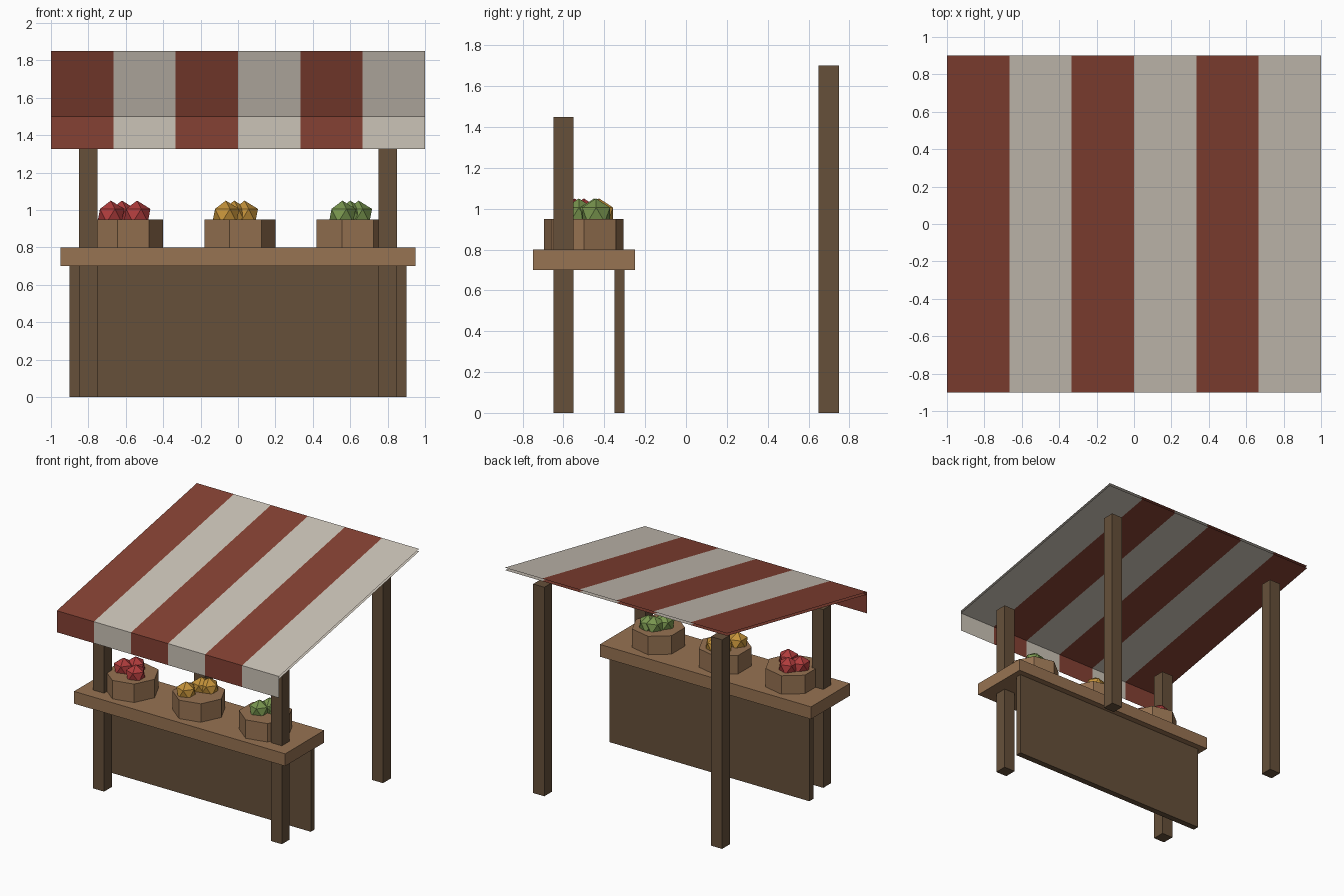
import bpy
import bmesh
from mathutils import Matrix, Vector

old = bpy.data.objects.get("Cube")
if old:
    bpy.data.objects.remove(old, do_unlink=True)


def material(name, rgb):
    """Flat material from 0-255 sRGB values."""
    def lin(v):
        v /= 255
        return v / 12.92 if v < 0.04 else ((v + 0.055) / 1.055) ** 2.4
    colour = [lin(v) for v in rgb] + [1]
    mat = bpy.data.materials.new(name)
    mat.use_nodes = True
    mat.diffuse_color = colour
    mat.node_tree.nodes["Principled BSDF"].inputs["Base Color"].default_value = colour
    return mat


dark_wood = material("dark_wood", (102, 80, 58))
light_wood = material("light_wood", (151, 115, 82))
red_cloth = material("red_cloth", (133, 65, 51))
cream_cloth = material("cream_cloth", (203, 195, 183))
red_fruit = material("red_fruit", (175, 60, 60))
yellow_fruit = material("yellow_fruit", (196, 146, 58))
green_fruit = material("green_fruit", (120, 149, 78))


def finish(name, bm, *mats):
    mesh = bpy.data.meshes.new(name)
    bm.to_mesh(mesh)
    bm.free()
    for mat in mats:
        mesh.materials.append(mat)
    obj = bpy.data.objects.new(name, mesh)
    bpy.context.collection.objects.link(obj)
    return obj


def box(name, centre, size, mat):
    bm = bmesh.new()
    bmesh.ops.create_cube(bm, size=1, matrix=Matrix.Translation(centre) @ Matrix.Diagonal((*size, 1)))
    return finish(name, bm, mat)


# Posts: short pair in front, tall pair behind
for side, x in (("right", -0.8), ("left", 0.8)):
    for place, y, height in (("front", -0.6, 1.45), ("back", 0.7, 1.7)):
        box(f"{place}_{side}_post", (x, y, height / 2), (0.1, 0.1, height), dark_wood)

# Counter
box("counter_panel", (0, -0.325, 0.35), (1.8, 0.05, 0.7), dark_wood)
box("counter_top", (0, -0.5, 0.75), (1.9, 0.5, 0.1), light_wood)


# Striped awning: two open cloth sheets and a hanging front flap
def striped_sheet(name, near, far):
    bm = bmesh.new()
    stripes = 6
    rows = []
    for i in range(stripes + 1):
        x = -1 + 2 * i / stripes
        rows.append([bm.verts.new((x, *p)) for p in (near, far)])
    for i, (a, b) in enumerate(zip(rows, rows[1:])):
        face = bm.faces.new((a[0], b[0], b[1], a[1]))
        face.material_index = i % 2
    return finish(name, bm, red_cloth, cream_cloth)


striped_sheet("awning_top", (-0.9, 1.5), (0.9, 1.85))
striped_sheet("awning_underside", (0.9, 1.83), (-0.9, 1.48))
striped_sheet("awning_front_flap", (-0.9, 1.325), (-0.9, 1.5))

# Seven-sided baskets with three faceted fruits each
baskets = (
    ("red", -0.6, red_fruit, ((-0.08, 0.0), (-0.02, 0.07), (0.06, -0.045))),
    ("yellow", 0.0, yellow_fruit, ((-0.065, -0.075), (-0.02, 0.06), (0.035, 0.075))),
    ("green", 0.6, green_fruit, ((-0.042, -0.025), (0.0, 0.05), (0.045, 0.06))),
)
for label, x, mat, spots in baskets:
    centre = Vector((x, -0.5, 0.875))
    bm = bmesh.new()
    bmesh.ops.create_circle(bm, cap_ends=True, segments=7, radius=0.2)
    # Turn the outline so that one corner points along +x
    corner = next(iter(bm.verts)).co
    turn = corner.to_2d().angle_signed(Vector((1, 0)))
    bmesh.ops.rotate(bm, verts=bm.verts, matrix=Matrix.Rotation(-turn, 3, "Z"))
    base = bm.faces[:] 
    wall = bmesh.ops.extrude_face_region(bm, geom=base, use_keep_orig=True)
    top = [v for v in wall["geom"] if isinstance(v, bmesh.types.BMVert)]
    bmesh.ops.translate(bm, verts=top, vec=(0, 0, 0.15))
    bmesh.ops.translate(bm, verts=bm.verts, vec=centre - Vector((0, 0, 0.075)))
    bmesh.ops.recalc_face_normals(bm, faces=bm.faces)
    finish(f"{label}_fruit_basket", bm, light_wood)

    bm = bmesh.new()
    for dx, dy in spots:
        bmesh.ops.create_icosphere(bm, subdivisions=1, radius=0.08,
                                   matrix=Matrix.Translation((x + dx, -0.5 + dy, 0.97)))
    finish(f"{label}_fruits", bm, mat)
